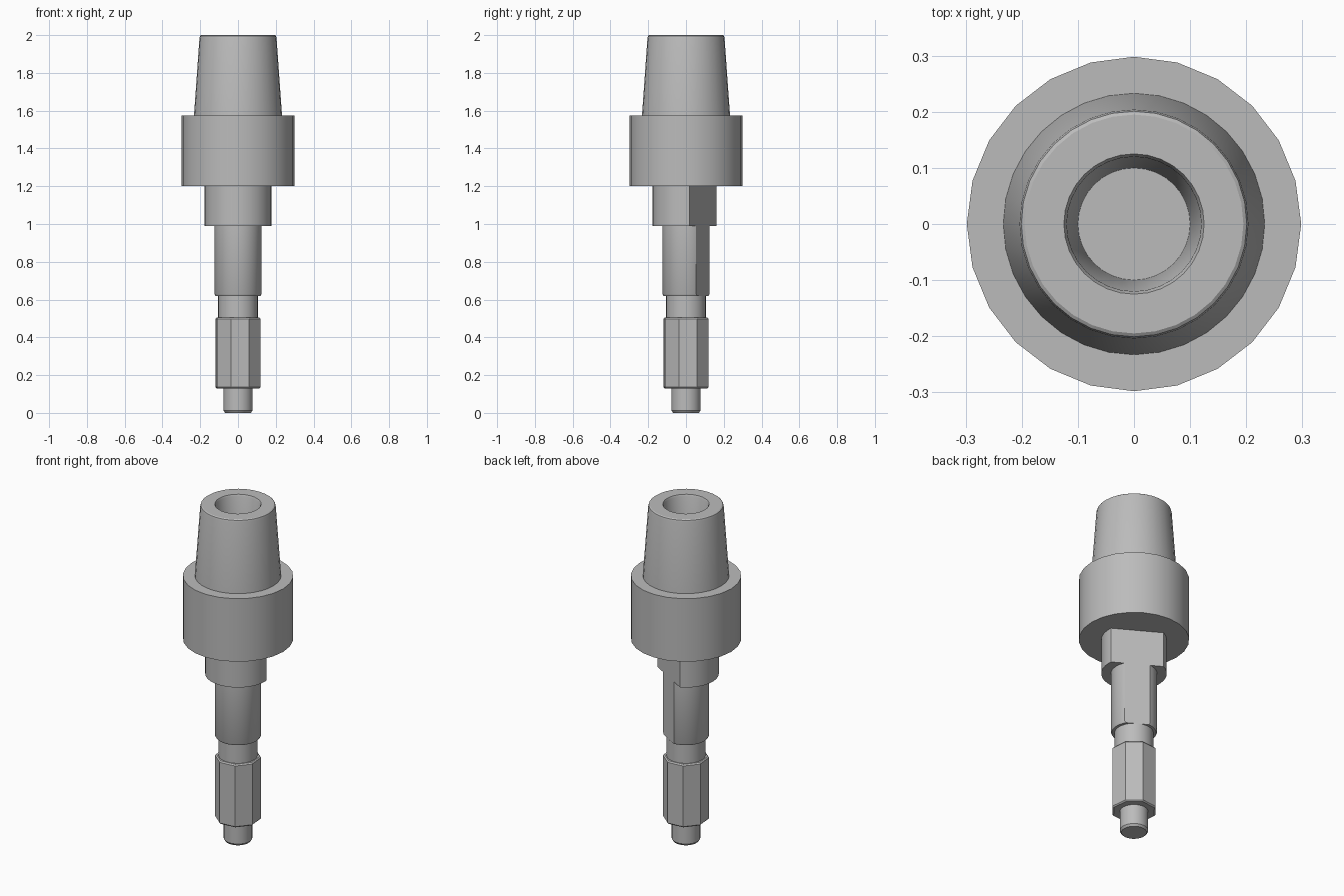
import bpy
import bmesh
from math import cos, sin, pi, radians
from mathutils import Vector

default = bpy.data.objects.get("Cube")
if default:
    bpy.data.objects.remove(default, do_unlink=True)

# Single metal colour
metal = bpy.data.materials.new("grey metal")
metal.use_nodes = True
GREY = (0.5, 0.5, 0.5, 1)
metal.diffuse_color = GREY
metal.node_tree.nodes["Principled BSDF"].inputs["Base Color"].default_value = GREY

FLAT_NORMAL = Vector((cos(radians(60)), sin(radians(60)), 0))
FLAT_DISTANCE = 0.103


def turned(name, profile, sides=32, phase=0.0, flat=False, smooth=True):
    """Revolve (radius, z) points listed bottom to top; cap both ends."""
    bm = bmesh.new()
    rings = []
    for r, z in profile:
        angles = [radians(phase) + 2 * pi * i / sides for i in range(sides)]
        rings.append([bm.verts.new((r * cos(a), r * sin(a), z)) for a in angles])
    for low, high in zip(rings, rings[1:]):
        for i in range(sides):
            j = (i + 1) % sides
            bm.faces.new((low[i], low[j], high[j], high[i]))
    bm.faces.new(rings[0][::-1])
    bm.faces.new(rings[-1])
    if flat:
        # Mill one flat along the side
        result = bmesh.ops.bisect_plane(
            bm, geom=bm.verts[:] + bm.edges[:] + bm.faces[:],
            plane_co=FLAT_NORMAL * FLAT_DISTANCE, plane_no=FLAT_NORMAL,
            clear_outer=True)
        cut = [e for e in result["geom_cut"] if isinstance(e, bmesh.types.BMEdge)]
        bmesh.ops.contextual_create(bm, geom=cut)
    bmesh.ops.recalc_face_normals(bm, faces=bm.faces[:])
    mesh = bpy.data.meshes.new(name)
    bm.to_mesh(mesh)
    bm.free()
    mesh.materials.append(metal)
    obj = bpy.data.objects.new(name, mesh)
    bpy.context.collection.objects.link(obj)
    if smooth:
        bpy.ops.object.select_all(action="DESELECT")
        obj.select_set(True)
        bpy.context.view_layer.objects.active = obj
        bpy.ops.object.shade_smooth_by_angle(angle=radians(30))
    return obj


# Lower pin, octagonal grip and groove
turned("tip_pin", [(0.068, 0), (0.077, 0.012), (0.077, 0.13)])
turned("octagonal_grip", [(0.118, 0.13), (0.125, 0.137), (0.125, 0.498), (0.118, 0.505)],
       sides=8, phase=28, smooth=False)
turned("groove_neck", [(0.105, 0.505), (0.105, 0.62)])

# Shaft and shoulder share one milled flat
turned("shaft", [(0.12, 0.62), (0.125, 0.63), (0.125, 0.99)], flat=True)
turned("shoulder", [(0.177, 0.99), (0.177, 1.2)], flat=True)

# Wide collar
turned("collar", [(0.298, 1.2), (0.298, 1.575)], sides=24)

# Tapered head with a rounded rim and a tapering blind bore
turned("tapered_head", [
    (0.233, 1.575), (0.204, 1.985), (0.201, 1.996), (0.195, 2.0),
    (0.125, 2.0), (0.12, 1.99), (0.1, 1.58)])
